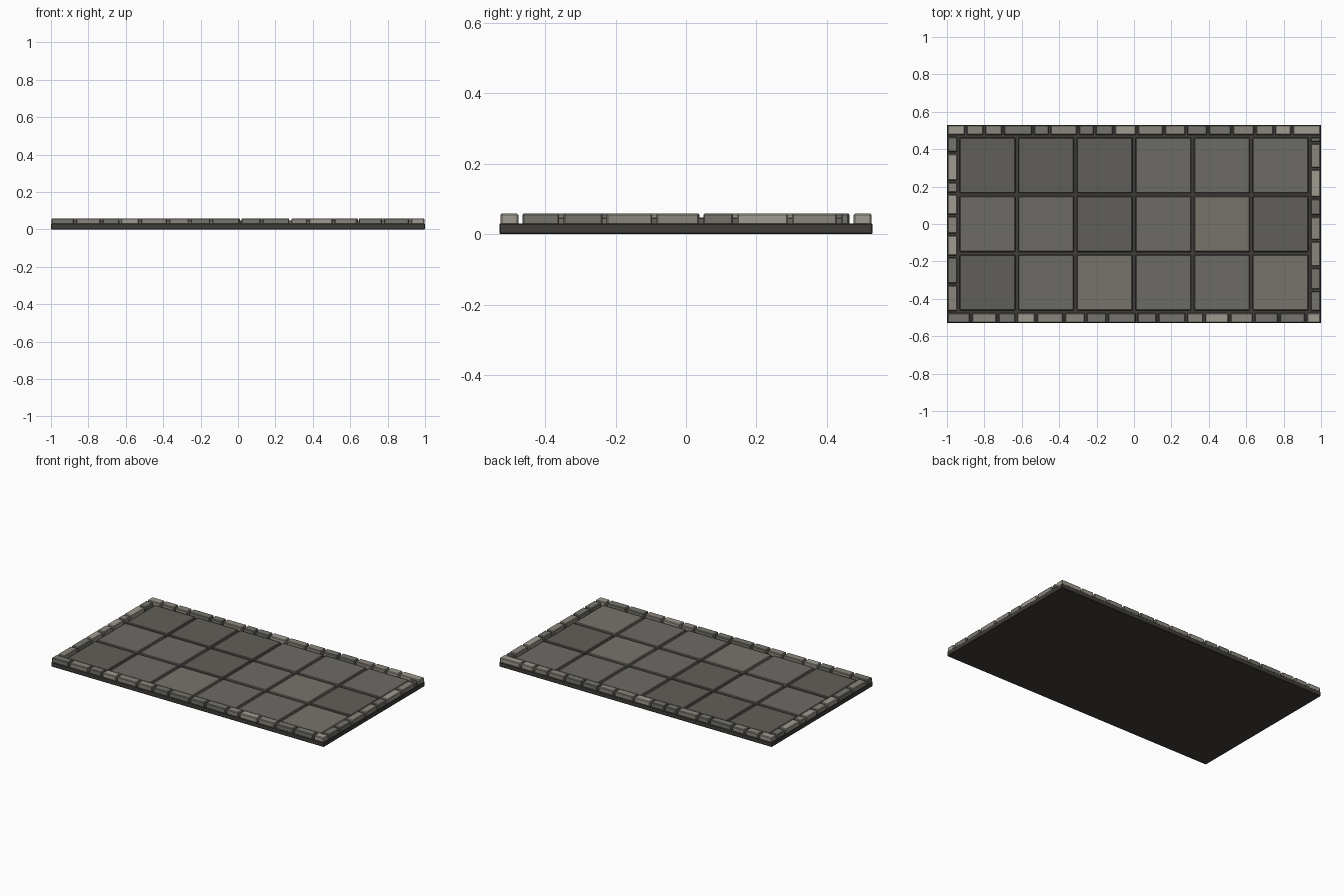
import bpy, random

if "Cube" in bpy.data.objects:
    bpy.data.objects.remove(bpy.data.objects["Cube"])

random.seed(4)


def material(name, r, g, b):
    m = bpy.data.materials.new(name)
    m.diffuse_color = (r, g, b, 1)
    m.use_nodes = True
    m.node_tree.nodes["Principled BSDF"].inputs["Base Color"].default_value = m.diffuse_color
    return m


MORTAR = material("mortar", 0.05, 0.047, 0.041)
TILE = {"D": material("tile_dark", 0.12, 0.113, 0.1),
        "M": material("tile_mid", 0.155, 0.147, 0.132),
        "L": material("tile_light", 0.18, 0.172, 0.145)}
STONE = [material("stone_dark", 0.18, 0.175, 0.15),
         material("stone_mid", 0.26, 0.24, 0.205),
         material("stone_light", 0.35, 0.33, 0.28)]


def block(name, x0, x1, y0, y1, z0, z1, mat, bevel):
    """Box between the given limits with a small chamfer."""
    bpy.ops.mesh.primitive_cube_add(
        size=1, location=((x0 + x1) / 2, (y0 + y1) / 2, (z0 + z1) / 2))
    ob = bpy.context.object
    ob.name = name
    ob.scale = (x1 - x0, y1 - y0, z1 - z0)
    bpy.ops.object.transform_apply(location=False, rotation=False, scale=True)
    ob.data.materials.append(mat)
    mod = ob.modifiers.new("chamfer", 'BEVEL')
    mod.width = bevel
    mod.segments = 1
    return ob


# mortar slab
block("base_slab", -1, 1, -0.53, 0.53, 0, 0.031, MORTAR, 0.003)

# large paving tiles, back row first
PITCH, HALF = 0.3133, 0.1485
for r, row in enumerate(("DDDMMM", "MMDMLD", "DMLMML")):
    for c, shade in enumerate(row):
        x, y = (c - 2.5) * PITCH, (1 - r) * PITCH
        block("paving_tile", x - HALF, x + HALF, y - HALF, y + HALF,
              0.025, 0.048, TILE[shade], 0.004)


# border stones: rows split at the listed joint centres
def border(name, start, end, joints, lo, hi, along_x):
    cuts = [start - 0.006] + joints + [end + 0.006]
    for a, b in zip(cuts, cuts[1:]):
        a, b = a + 0.006, b - 0.006
        lim = (a, b, lo, hi) if along_x else (lo, hi, a, b)
        block(name, *lim, 0.025, 0.059, random.choice(STONE), 0.004)


border("front_border_stone", -0.997, 0.997,
       [-0.872, -0.73, -0.63, -0.524, -0.374, -0.258, -0.143, 0.013, 0.125,
        0.28, 0.376, 0.51, 0.64, 0.775, 0.92], -0.527, -0.476, True)
border("back_border_stone", -0.997, 0.997,
       [-0.90, -0.80, -0.70, -0.54, -0.45, -0.30, -0.21, -0.107, 0.016,
        0.16, 0.28, 0.396, 0.524, 0.647, 0.75, 0.845], 0.476, 0.527, True)
border("left_border_stone", -0.464, 0.464,
       [0.38, 0.227, 0.163, 0.045, -0.056, -0.174, -0.324][::-1],
       -0.997, -0.946, False)
border("right_border_stone", -0.464, 0.462,
       [-0.354, -0.231, -0.09, 0.043, 0.139, 0.295, 0.434],
       0.946, 0.997, False)
